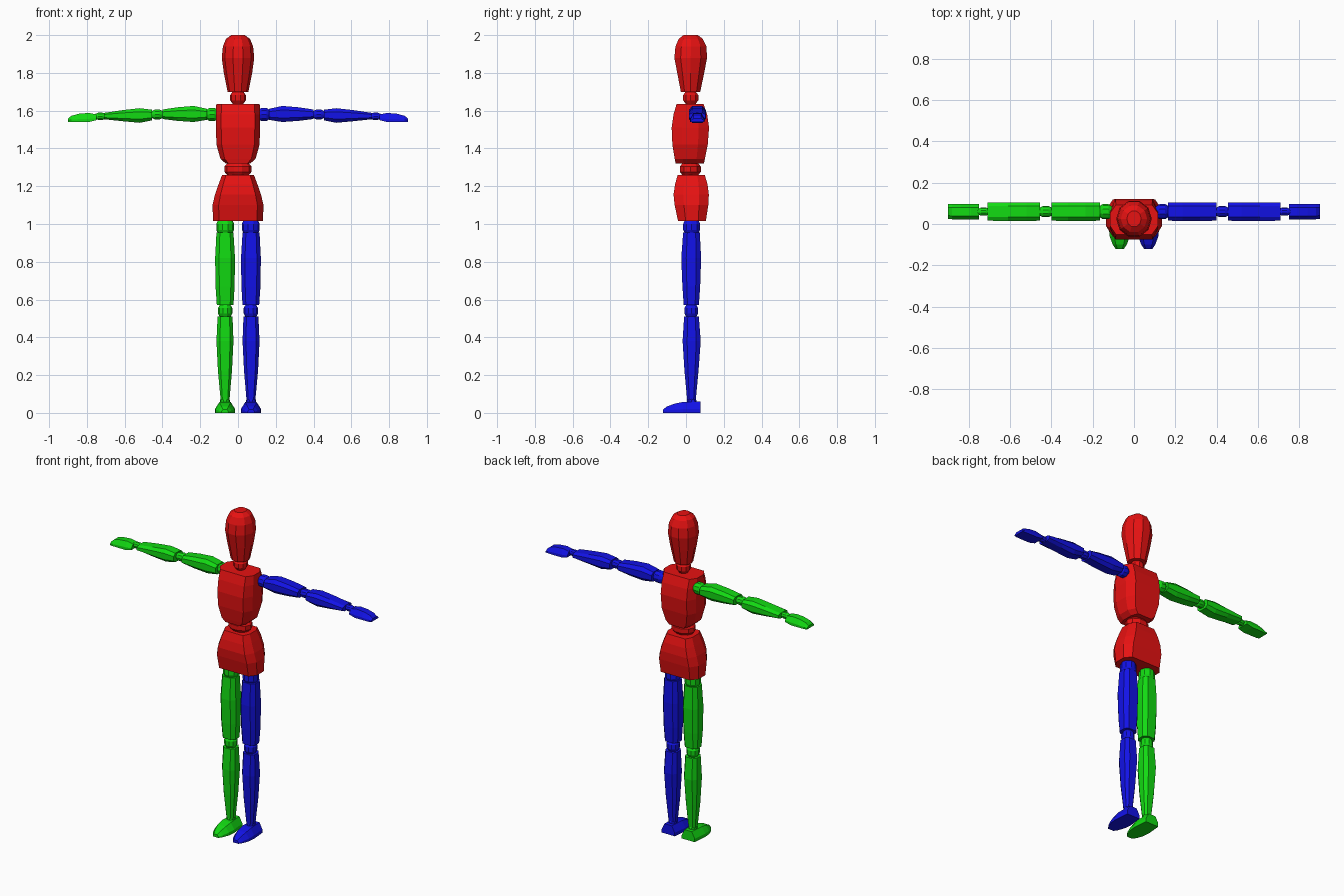
import bpy, bmesh, math


def material(name, rgb):
    m = bpy.data.materials.new(name)
    m.diffuse_color = (*rgb, 1)
    return m


RED = material("red", (0.8, 0.006, 0.006))
BLUE = material("blue", (0.006, 0.006, 0.8))
GREEN = material("green", (0.006, 0.7, 0.006))

# Unit cross-sections, spanning -1..1 in both directions
def chamfered(a, b):
    return [(a, -1), (1, -b), (1, b), (a, 1), (-a, 1), (-1, b), (-1, -b), (-a, -1)]


def rounded(n):
    return [(math.sin(2 * math.pi * (i + 0.5) / n), math.cos(2 * math.pi * (i + 0.5) / n))
            for i in range(n)]


LIMB = chamfered(0.6, 0.5)
BODY = chamfered(0.76, 0.45)
ROUND = rounded(10)
FLAT_BASE = [(-1, -1), (1, -1), (1, -0.3), (0.55, 1), (-0.55, 1), (-1, -0.3)]


def loft(name, axis, section, rings, mat, mirror=False):
    """Rings are (position, u_min, u_max, v_min, v_max) along the axis."""
    bm = bmesh.new()
    loops = []
    for t, u0, u1, v0, v1 in rings:
        loop = []
        for a, b in section:
            u = (u0 + u1) / 2 + a * (u1 - u0) / 2
            v = (v0 + v1) / 2 + b * (v1 - v0) / 2
            co = {"x": (t, u, v), "y": (u, t, v), "z": (u, v, t)}[axis]
            if mirror:
                co = (-co[0], co[1], co[2])
            loop.append(bm.verts.new(co))
        loops.append(loop)
    n = len(section)
    for p, q in zip(loops, loops[1:]):
        for i in range(n):
            j = (i + 1) % n
            bm.faces.new((p[i], p[j], q[j], q[i]))
    bm.faces.new(loops[0])
    bm.faces.new(loops[-1])
    bmesh.ops.recalc_face_normals(bm, faces=bm.faces)
    me = bpy.data.meshes.new(name)
    bm.to_mesh(me)
    bm.free()
    me.materials.append(mat)
    bpy.context.collection.objects.link(bpy.data.objects.new(name, me))


def joint(name, axis, t0, t1, cu, cv, r, mat, mirror=False, end=0.65, ry=None):
    """Faceted ball joint between two limb segments."""
    ry = ry or r
    rings = []
    for f, k in ((0, end), (0.3, 1), (0.7, 1), (1, end)):
        rings.append((t0 + (t1 - t0) * f, cu - r * k, cu + r * k, cv - ry * k, cv + ry * k))
    loft(name, axis, ROUND, rings, mat, mirror)


# Head and neck
loft("head", "z", ROUND, [
    (1.70, -0.055, 0.055, -0.03, 0.078), (1.80, -0.075, 0.075, -0.05, 0.10),
    (1.88, -0.086, 0.086, -0.066, 0.116), (1.94, -0.08, 0.08, -0.06, 0.112),
    (1.98, -0.064, 0.064, -0.042, 0.092), (2.00, -0.035, 0.035, -0.015, 0.065)], RED)
joint("neck", "z", 1.635, 1.702, 0, 0.025, 0.042, RED)

# Chest, waist and pelvis
loft("chest", "z", BODY, [
    (1.32, -0.065, 0.065, -0.055, 0.095), (1.345, -0.093, 0.093, -0.06, 0.10),
    (1.42, -0.114, 0.114, -0.072, 0.115), (1.51, -0.117, 0.117, -0.076, 0.122),
    (1.58, -0.117, 0.117, -0.066, 0.112), (1.635, -0.115, 0.115, -0.05, 0.093)], RED)
joint("waist", "z", 1.255, 1.325, 0, 0.023, 0.072, RED, end=0.72, ry=0.058)
loft("pelvis", "z", BODY, [
    (1.015, -0.132, 0.132, -0.042, 0.105), (1.10, -0.135, 0.135, -0.06, 0.118),
    (1.155, -0.122, 0.122, -0.066, 0.121), (1.21, -0.103, 0.103, -0.058, 0.114),
    (1.26, -0.084, 0.084, -0.044, 0.099)], RED)

# Arms and legs, mirrored across x
for side, mat, flip in (("left", BLUE, False), ("right", GREEN, True)):
    joint(side + "_shoulder", "x", 0.105, 0.17, 0.06, 1.58, 0.037, mat, flip)
    loft(side + "_upper_arm", "x", LIMB, [
        (0.165, 0.016, 0.104, 1.551, 1.61), (0.235, 0.015, 0.105, 1.54, 1.625),
        (0.32, 0.015, 0.105, 1.546, 1.618), (0.40, 0.016, 0.104, 1.556, 1.606)], mat, flip)
    joint(side + "_elbow", "x", 0.395, 0.46, 0.06, 1.58, 0.027, mat, flip)
    loft(side + "_forearm", "x", LIMB, [
        (0.455, 0.016, 0.104, 1.549, 1.605), (0.52, 0.015, 0.105, 1.536, 1.613),
        (0.61, 0.015, 0.105, 1.544, 1.603), (0.71, 0.016, 0.104, 1.555, 1.588)], mat, flip)
    joint(side + "_wrist", "x", 0.70, 0.757, 0.06, 1.57, 0.02, mat, flip)
    loft(side + "_hand", "x", FLAT_BASE, [
        (0.75, 0.023, 0.097, 1.55, 1.58), (0.79, 0.022, 0.098, 1.54, 1.588),
        (0.84, 0.022, 0.098, 1.54, 1.584), (0.882, 0.023, 0.097, 1.54, 1.573),
        (0.90, 0.024, 0.096, 1.541, 1.558)], mat, flip)

    joint(side + "_hip", "z", 0.945, 1.025, 0.068, 0.03, 0.047, mat, flip, end=0.75)
    loft(side + "_thigh", "z", LIMB, [
        (0.57, 0.024, 0.112, -0.012, 0.068), (0.67, 0.018, 0.119, -0.019, 0.075),
        (0.82, 0.016, 0.121, -0.025, 0.08), (0.955, 0.024, 0.114, -0.015, 0.073)], mat, flip)
    joint(side + "_knee", "z", 0.505, 0.575, 0.068, 0.028, 0.038, mat, flip, end=0.7)
    loft(side + "_shin", "z", LIMB, [
        (0.07, 0.045, 0.092, 0.006, 0.052), (0.22, 0.032, 0.106, -0.008, 0.066),
        (0.38, 0.024, 0.114, -0.018, 0.078), (0.51, 0.029, 0.108, -0.01, 0.068)], mat, flip)
    joint(side + "_ankle", "z", 0.045, 0.078, 0.069, 0.03, 0.026, mat, flip, end=0.8)
    loft(side + "_foot", "y", FLAT_BASE, [
        (-0.122, 0.05, 0.088, 0, 0.018), (-0.10, 0.035, 0.103, 0, 0.034),
        (-0.06, 0.02, 0.118, 0, 0.049), (-0.015, 0.015, 0.122, 0, 0.058),
        (0.077, 0.024, 0.114, 0, 0.06)], mat, flip)
